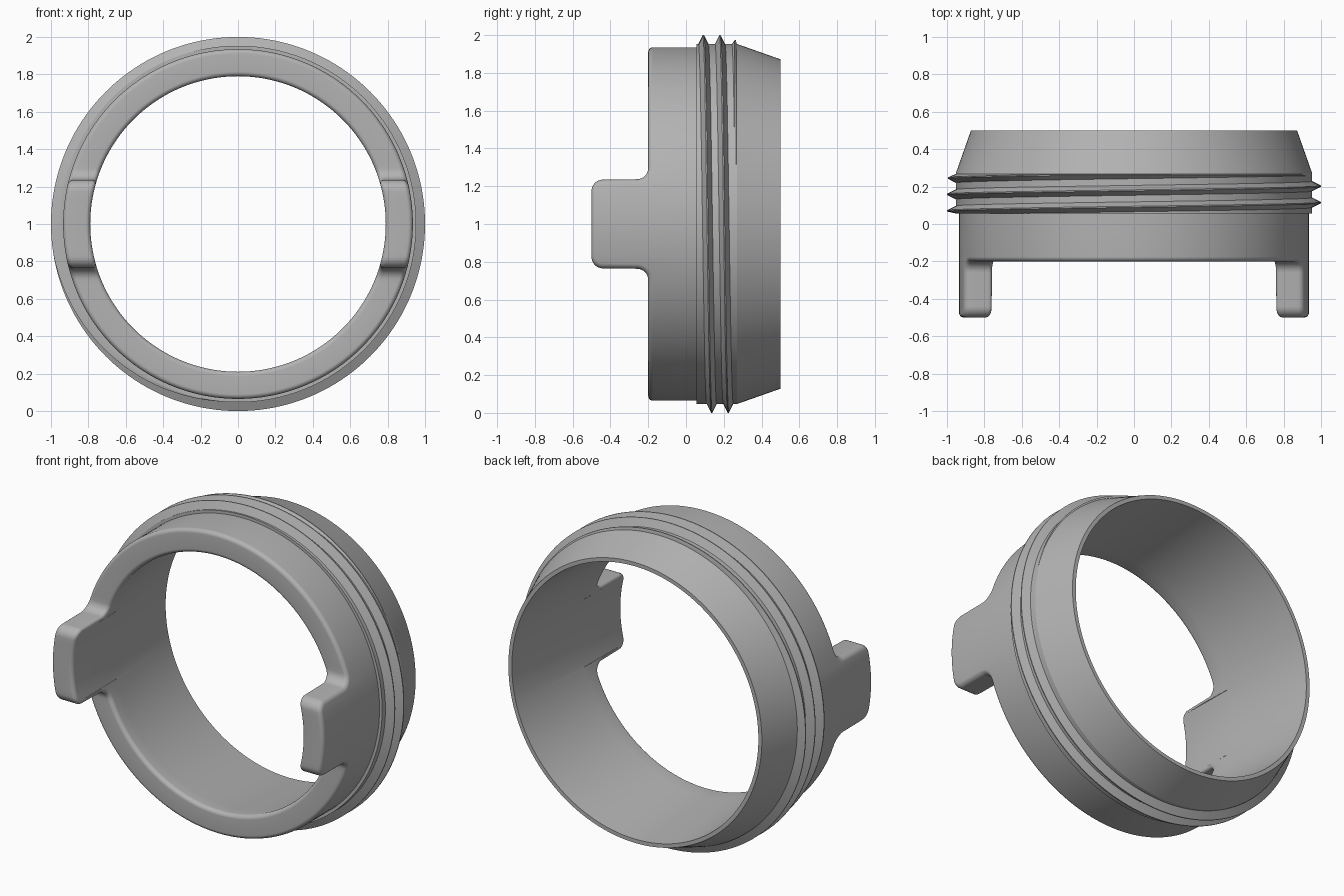
import bpy
import bmesh
from math import sin, cos, pi, asin, radians

if "Cube" in bpy.data.objects:
    bpy.data.objects.remove(bpy.data.objects["Cube"])

grey = bpy.data.materials.new("plain grey")
grey.use_nodes = True
GREY = (0.45, 0.45, 0.45, 1)
grey.diffuse_color = GREY
grey.node_tree.nodes["Principled BSDF"].inputs["Base Color"].default_value = GREY


def skin(name, rows, loop):
    """Join closed cross-sections into one surface, looped or capped."""
    bm = bmesh.new()
    rings = [[bm.verts.new(p) for p in row] for row in rows]
    n = len(rings[0])
    pairs = list(zip(rings, rings[1:]))
    if loop:
        pairs.append((rings[-1], rings[0]))
    else:
        bm.faces.new(rings[0])
        bm.faces.new(rings[-1])
    for a, b in pairs:
        for i in range(n):
            j = (i + 1) % n
            bm.faces.new((a[i], a[j], b[j], b[i]))
    bmesh.ops.recalc_face_normals(bm, faces=bm.faces)
    mesh = bpy.data.meshes.new(name)
    bm.to_mesh(mesh)
    bm.free()
    mesh.materials.append(grey)
    ob = bpy.data.objects.new(name, mesh)
    bpy.context.collection.objects.link(ob)
    ob.location.z = 1
    bpy.ops.object.select_all(action="DESELECT")
    ob.select_set(True)
    bpy.context.view_layer.objects.active = ob
    bpy.ops.object.shade_smooth_by_angle(angle=radians(15))
    return ob


# Main dimensions
OUTER, INNER = 0.935, 0.79
COLLAR, COLLAR_START, COLLAR_END = 0.953, 0.055, 0.27
BACK, FACE, LUG_TIP, LUG_HALF = 0.5, -0.2, -0.5, 0.235
CORNER, ROUND, STEPS = 0.06, 0.025, 8
RING_START = LUG_HALF + CORNER + 0.002

# Front outline of one quarter: (height, depth, outward normal, share of plain ring)
quarter = [((LUG_HALF - CORNER) * i / 6, LUG_TIP, 0, -1, 0) for i in range(6)]
for i in range(STEPS + 1):
    a = pi / 2 * i / STEPS
    quarter.append((LUG_HALF - CORNER + CORNER * sin(a),
                    LUG_TIP + CORNER - CORNER * cos(a), sin(a), -cos(a), 0))
for i in range(STEPS + 1):
    a = pi / 2 * i / STEPS
    quarter.append((RING_START - CORNER * cos(a),
                    FACE - CORNER + CORNER * sin(a), cos(a), -sin(a), 0))
quarter += [(RING_START, FACE, 0, -1, i / 36) for i in range(1, 37)]

# Rounded front edges as (radius, inward offset), outside to inside
arc = [pi / 2 * i / STEPS for i in range(STEPS + 1)]
front_edge = [(OUTER - ROUND + ROUND * cos(a), ROUND - ROUND * sin(a)) for a in arc]
front_edge += [(INNER + ROUND - ROUND * sin(a), ROUND - ROUND * cos(a)) for a in arc]

# Rest of the wall as (radius, depth), inside to outside
wall = [(INNER + 0.006, -0.1), (0.848, BACK), (0.872, BACK),
        (COLLAR, COLLAR_END), (COLLAR, COLLAR_START), (OUTER, COLLAR_START)]


def section(point, sign_x, sign_z):
    h, d, nh, nd, share = point

    def place(radius, depth, height):
        start = asin(height / radius)
        angle = start + (pi / 2 - start) * share
        return (sign_x * radius * cos(angle), depth, sign_z * radius * sin(angle))

    row = [place(r, d - off * nd, h - off * nh) for r, off in front_edge]
    return row + [place(r, y, h - ROUND * nh) for r, y in wall]


# Ring with two lugs
rows = []
for sx, sz in ((1, 1), (-1, 1), (-1, -1), (1, -1)):
    part = [section(p, sx, sz) for p in quarter]
    rows += part[:-1] if sx * sz > 0 else part[:0:-1]
skin("ring_with_lugs", rows, True)

# Screw thread, fading out at both ends
PITCH, HALF_BASE, CREST = 0.088, 0.028, 0.003
first, last = -pi / 2, 5 * pi
turns = 440


def clamp(y, margin=0.0):
    return min(max(y, COLLAR_START + 0.001 + margin), COLLAR_END - 0.001 - margin)


rows = []
for i in range(turns + 1):
    a = first + (last - first) * i / turns
    y = 0.07 + PITCH * a / (2 * pi)
    fade = min(1, (a - first) / 1.4, (last - a) / (pi + 0.3))
    top = 0.95 + 0.05 * fade
    profile = [(0.94, clamp(y - HALF_BASE)), (COLLAR - 0.003, clamp(y - HALF_BASE)),
               (top, clamp(y, 0.008) - CREST), (top, clamp(y, 0.008) + CREST),
               (COLLAR - 0.003, clamp(y + HALF_BASE)), (0.94, clamp(y + HALF_BASE))]
    rows.append([(-r * cos(a), d, r * sin(a)) for r, d in profile])
skin("screw_thread", rows, False)
